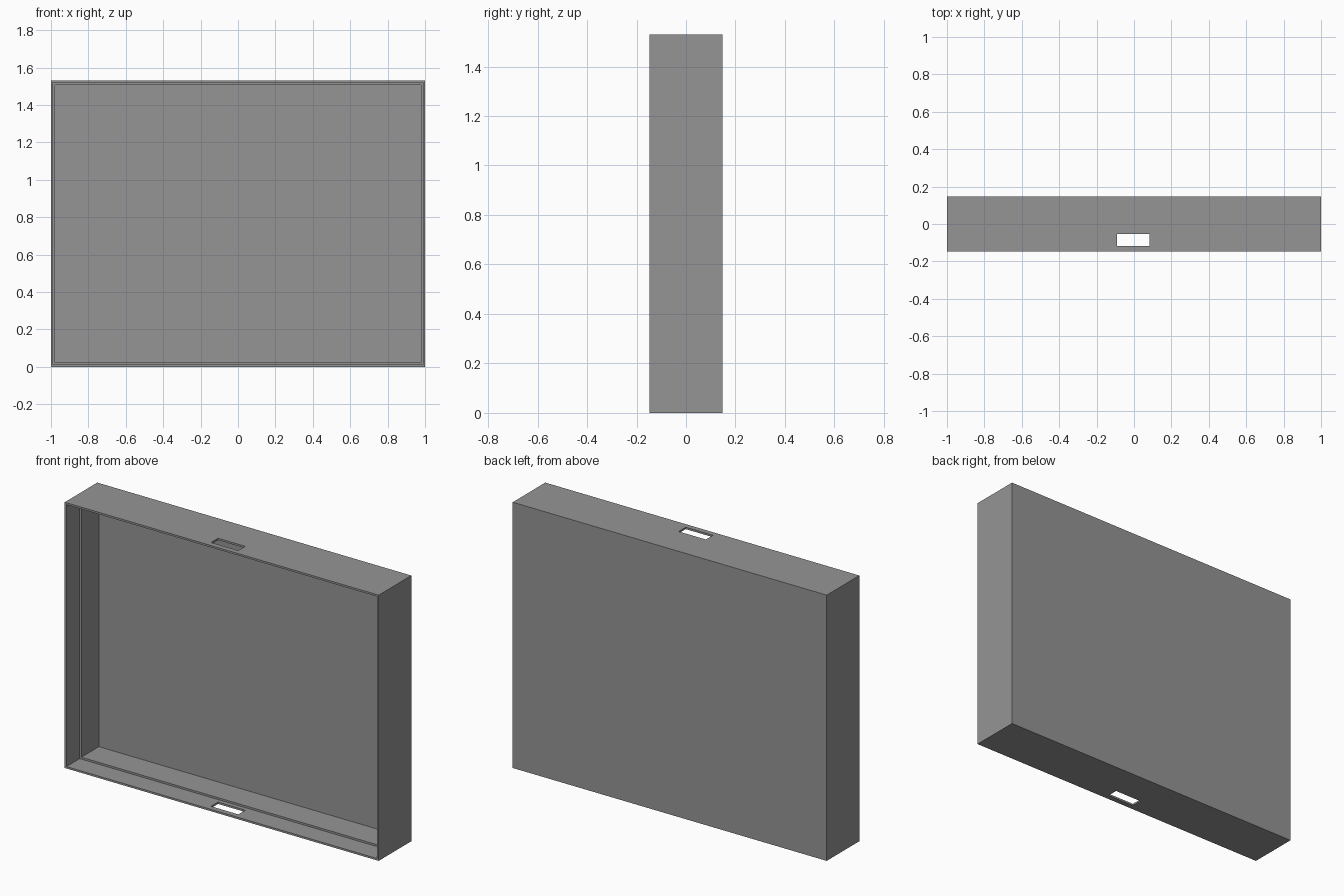
import bpy, bmesh
from mathutils import Vector

if "Cube" in bpy.data.objects:
    bpy.data.objects.remove(bpy.data.objects["Cube"])

W, D, H = 2.0, 0.296, 1.53        # overall size
LIP, WALL = 0.011, 0.022          # wall thickness at the rim and deeper inside
STEP, FLOOR = 0.12, 0.279         # depth of the ledge and of the back panel

grey = bpy.data.materials.new("mid_grey")
grey.diffuse_color = (0.3, 0.3, 0.3, 1)
grey.use_nodes = True
grey.node_tree.nodes["Principled BSDF"].inputs["Base Color"].default_value = grey.diffuse_color


def box(name, size, centre):
    bm = bmesh.new()
    bmesh.ops.create_cube(bm, size=1)
    bmesh.ops.scale(bm, vec=size, verts=bm.verts)
    bmesh.ops.translate(bm, vec=centre, verts=bm.verts)
    mesh = bpy.data.meshes.new(name)
    bm.to_mesh(mesh)
    bm.free()
    mesh.materials.append(grey)
    obj = bpy.data.objects.new(name, mesh)
    bpy.context.collection.objects.link(obj)
    return obj


# Open tray: inset and push in the front face twice to get the stepped wall
tray = box("tray", (W, D, H), (0, 0, H / 2))
bm = bmesh.new()
bm.from_mesh(tray.data)
bm.normal_update()
face = min(bm.faces, key=lambda f: f.normal.y)
for inset, depth in ((LIP, STEP), (WALL - LIP, FLOOR - STEP)):
    bmesh.ops.inset_region(bm, faces=[face], thickness=inset, use_even_offset=True)
    face = bmesh.ops.extrude_discrete_faces(bm, faces=[face])["faces"][0]
    bmesh.ops.translate(bm, vec=Vector((0, depth, 0)), verts=face.verts)
bmesh.ops.recalc_face_normals(bm, faces=bm.faces)
bm.to_mesh(tray.data)
bm.free()

# Slot through the top and bottom walls
cutter = box("slot_cutter", (0.174, 0.064, H + 0.2), (-0.003, -0.085, H / 2))
cutter.hide_render = True
cutter.hide_viewport = True
cut = tray.modifiers.new("slots", 'BOOLEAN')
cut.operation = 'DIFFERENCE'
cut.solver = 'EXACT'
cut.object = cutter
